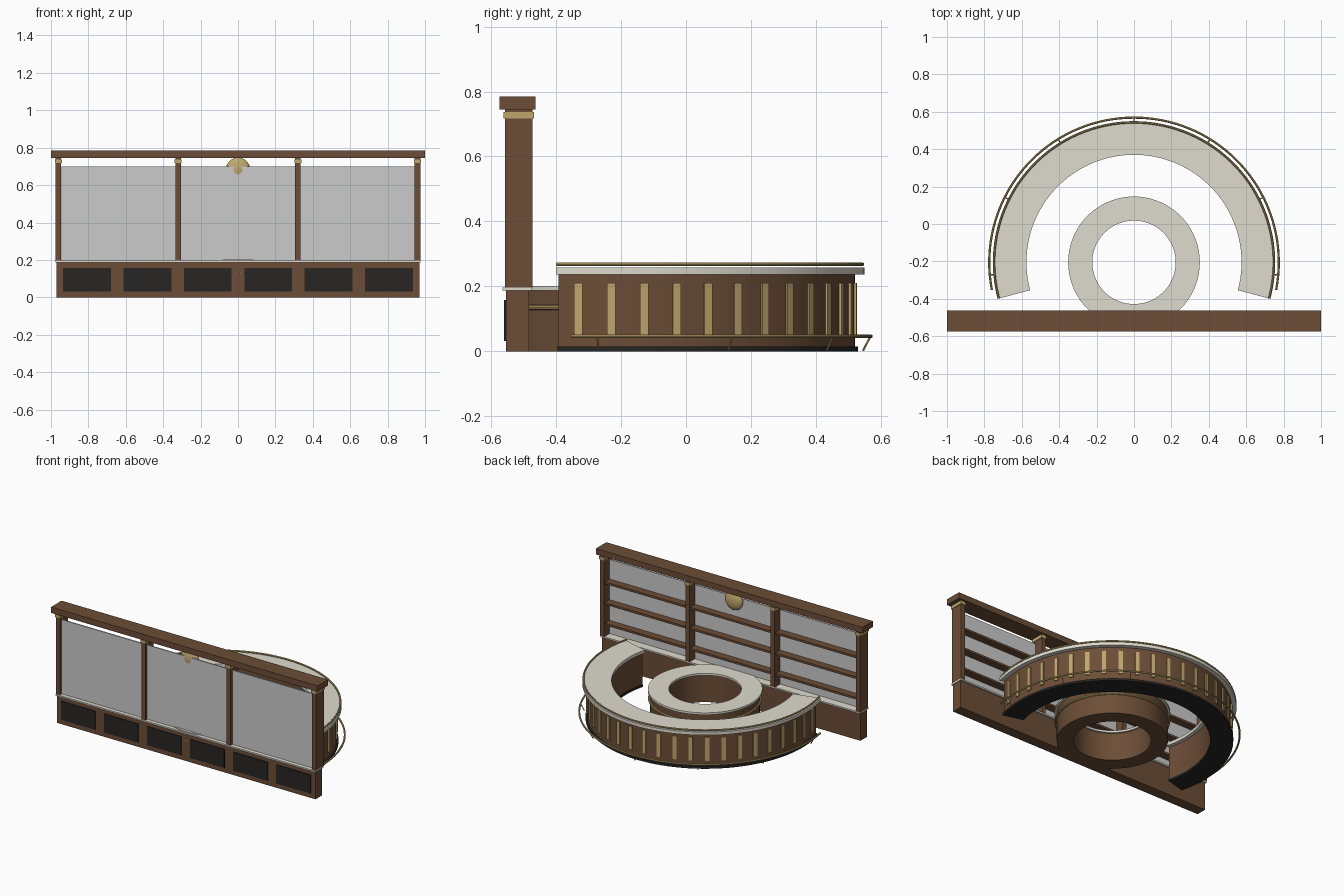
import bpy, bmesh
from math import sin, cos, pi, radians
from mathutils import Vector, Matrix

if "Cube" in bpy.data.objects:
    bpy.data.objects.remove(bpy.data.objects["Cube"])

CY = -0.205  # common centre of the curved counter and the island


def material(name, rgb):
    m = bpy.data.materials.new(name)
    m.diffuse_color = (*rgb, 1)
    m.use_nodes = True
    m.node_tree.nodes["Principled BSDF"].inputs["Base Color"].default_value = m.diffuse_color
    return m


WOOD = material("wood", (0.15, 0.075, 0.038))
BRASS = material("brass", (0.52, 0.38, 0.15))
STONE = material("stone", (0.74, 0.71, 0.62))
DARK = material("dark", (0.02, 0.019, 0.018))


def finish(name, bm, mat, smooth=False):
    bmesh.ops.recalc_face_normals(bm, faces=bm.faces[:])
    me = bpy.data.meshes.new(name)
    bm.to_mesh(me)
    bm.free()
    ob = bpy.data.objects.new(name, me)
    bpy.context.collection.objects.link(ob)
    if mat:
        me.materials.append(mat)
    if smooth:
        bpy.context.view_layer.objects.active = ob
        ob.select_set(True)
        bpy.ops.object.shade_smooth_by_angle(angle=radians(35))
        ob.select_set(False)
    return ob


def box(name, x, y, z, mat):
    """Box from (min, max) pairs."""
    bm = bmesh.new()
    lo, hi = Vector((x[0], y[0], z[0])), Vector((x[1], y[1], z[1]))
    size = Matrix.Diagonal((*(hi - lo), 1))
    bmesh.ops.create_cube(bm, size=1, matrix=Matrix.Translation((lo + hi) / 2) @ size)
    return finish(name, bm, mat)


def sweep(name, profile, mat, a0=0, a1=360, n=72):
    """Turn a closed (radius, z) profile about the centre from a0 to a1 degrees."""
    bm = bmesh.new()
    full = a1 - a0 >= 360
    rows = []
    for i in range(n if full else n + 1):
        a = radians(a0 + (a1 - a0) * i / n)
        rows.append([bm.verts.new((r * cos(a), CY + r * sin(a), z)) for r, z in profile])
    k = len(profile)
    for i in range(n):
        p, q = rows[i], rows[(i + 1) % len(rows)]
        for j in range(k):
            bm.faces.new((p[j], q[j], q[(j + 1) % k], p[(j + 1) % k]))
    if not full:
        bm.faces.new(rows[0])
        bm.faces.new(rows[-1])
    return finish(name, bm, mat, True)


def rect(r0, r1, z0, z1):
    return [(r0, z0), (r1, z0), (r1, z1), (r0, z1)]


def circle(r, z, t, n=10):
    return [(r + t * cos(2 * pi * i / n), z + t * sin(2 * pi * i / n)) for i in range(n)]


# Curved front counter
sweep("counter_plinth", rect(0.595, 0.735, 0, 0.015), DARK, -15, 195)
sweep("counter_body", rect(0.60, 0.725, 0.015, 0.237), WOOD, -15, 195)
sweep("counter_top", rect(0.575, 0.755, 0.237, 0.258), STONE, -15, 195)
sweep("counter_edge_rail", circle(0.748, 0.268, 0.0055), BRASS, -15, 195)
sweep("foot_rail", circle(0.774, 0.046, 0.006), BRASS, -11, 191)

# Brass slats around the counter, every 8 degrees
for i in range(26):
    a = radians(-10 + 8 * i)
    bm = bmesh.new()
    bmesh.ops.create_cube(bm, size=1, matrix=Matrix.Translation((0, CY, 0)) @ Matrix.Rotation(a, 4, 'Z')
                          @ Matrix.Translation((0.726, 0, 0.131)) @ Matrix.Diagonal((0.012, 0.026, 0.158, 1)))
    finish("counter_slat", bm, BRASS)

# Slanted foot rail brackets
for i in range(7):
    a = radians(-5 + i * 190 / 6)
    d = Vector((cos(a), sin(a), 0))
    p = Vector((0, CY, 0)) + d * 0.750 + Vector((0, 0, 0.002))
    q = Vector((0, CY, 0)) + d * 0.772 + Vector((0, 0, 0.044))
    bm = bmesh.new()
    rot = (q - p).to_track_quat('Z', 'Y').to_matrix().to_4x4()
    bmesh.ops.create_cone(bm, cap_ends=True, segments=8, radius1=0.003, radius2=0.003,
                          depth=(q - p).length, matrix=Matrix.Translation((p + q) / 2) @ rot)
    finish("foot_rail_bracket", bm, BRASS, True)

# Round island
sweep("island_body", rect(0.235, 0.338, 0, 0.187), WOOD)
sweep("island_top", rect(0.223, 0.352, 0.187, 0.201), STONE)
sweep("island_band", circle(0.343, 0.135, 0.0085 * 0.95), BRASS)

# Back cabinet with six dark panels
box("cabinet_base", (-0.97, 0.97), (-0.555, -0.484), (0, 0.187), WOOD)
box("cabinet_top", (-0.975, 0.975), (-0.565, -0.474), (0.187, 0.197), STONE)
for i in range(6):
    x = (i - 2.5) * 0.323
    box("cabinet_panel", (x - 0.128, x + 0.128), (-0.561, -0.55), (0.032, 0.158), DARK)

# Posts with brass capitals and the header beam
posts = (-0.96, -0.32, 0.32, 0.96)
for x in posts:
    box("post", (x - 0.015, x + 0.015), (-0.557, -0.472), (0.197, 0.745), WOOD)
    box("post_capital", (x - 0.019, x + 0.019), (-0.562, -0.468), (0.717, 0.737), BRASS)
box("header_beam", (-1, 1), (-0.575, -0.463), (0.745, 0.785), WOOD)

# Mirror backing and three shelves in each bay
box("mirror", (-0.945, 0.945), (-0.539, -0.531), (0.197, 0.70), None)
for x0, x1 in zip(posts, posts[1:]):
    for z in (0.28, 0.42, 0.56):
        box("shelf", (x0 + 0.015, x1 - 0.015), (-0.538, -0.480), (z - 0.007, z + 0.007), WOOD)

# Flattened brass medallion under the header
bm = bmesh.new()
bmesh.ops.create_uvsphere(bm, u_segments=32, v_segments=16, radius=0.065,
                          matrix=Matrix.Translation((0, -0.515, 0.682)) @ Matrix.Diagonal((1, 0.4, 1, 1)))
finish("medallion", bm, BRASS, True)
